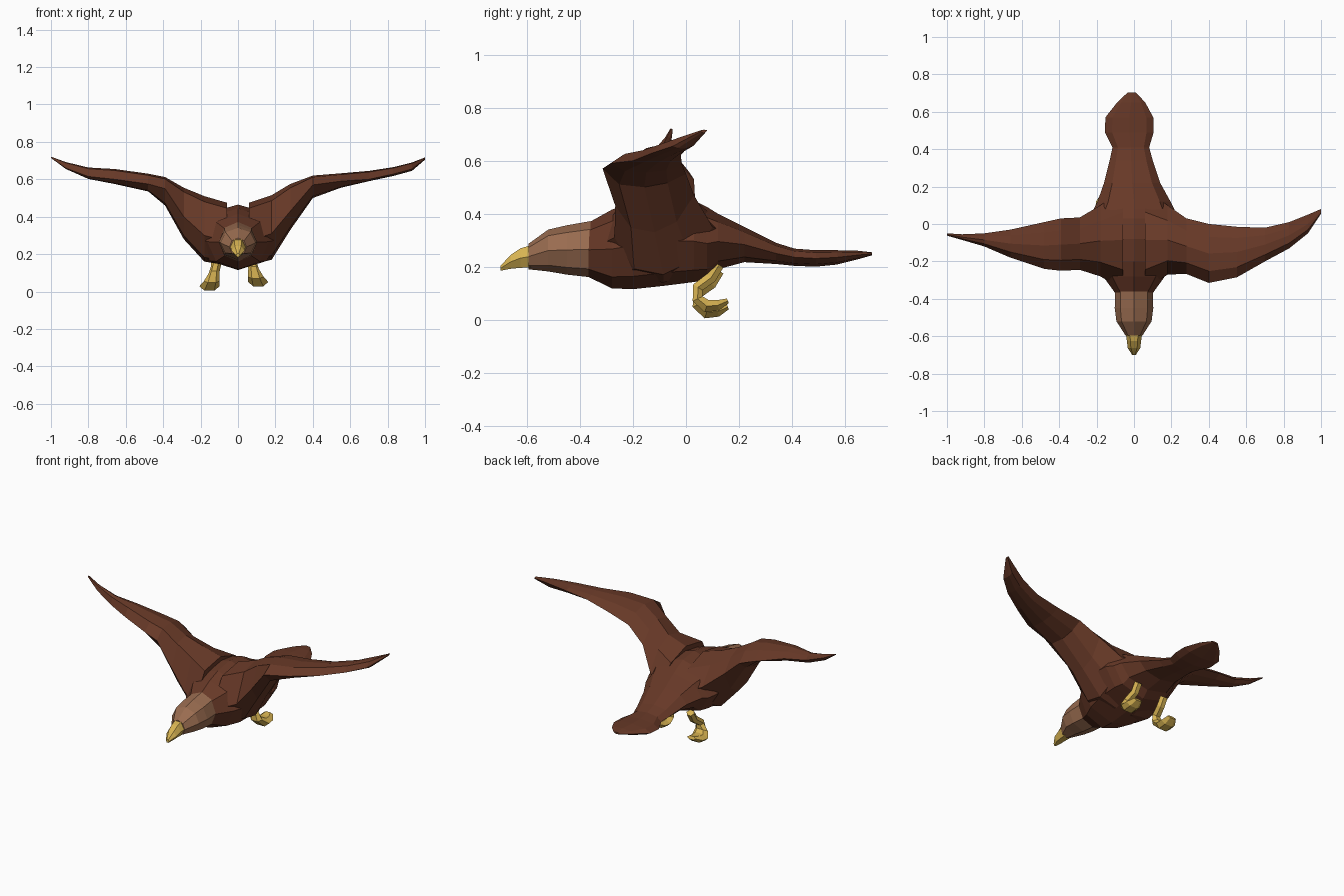
import bpy, bmesh, math


def material(name, rgb):
    m = bpy.data.materials.new(name)
    m.diffuse_color = (*rgb, 1)
    return m


BROWN = material("dark brown feathers", (0.135, 0.040, 0.020))
TAN = material("light brown head", (0.32, 0.150, 0.080))
GOLD = material("golden beak and feet", (0.68, 0.45, 0.085))


def loft(name, rings, mat):
    """Skin a list of equal-length point rings and cap both ends."""
    bm = bmesh.new()
    rows = [[bm.verts.new(p) for p in ring] for ring in rings]
    n = len(rows[0])
    for a, b in zip(rows, rows[1:]):
        for i in range(n):
            j = (i + 1) % n
            bm.faces.new((a[i], a[j], b[j], b[i]))
    bm.faces.new(rows[0])
    bm.faces.new(rows[-1])
    bmesh.ops.recalc_face_normals(bm, faces=bm.faces[:])
    me = bpy.data.meshes.new(name)
    bm.to_mesh(me)
    bm.free()
    me.materials.append(mat)
    ob = bpy.data.objects.new(name, me)
    bpy.context.collection.objects.link(ob)
    return ob


def body_ring(y, xc, hw, z0, z1, n=8):
    """Upright oval across the body: centre x, half width, bottom, top."""
    zc, hz = (z0 + z1) / 2, (z1 - z0) / 2
    return [(xc + hw * math.cos(2 * math.pi * i / n), y,
             zc + hz * math.sin(2 * math.pi * i / n)) for i in range(n)]


def wing_ring(x, yf, zf, yb, zb, top, bot):
    """Aerofoil slice: leading edge, trailing edge, top and bottom."""
    def at(t, z, k):
        return (x, yf + (yb - yf) * t, z * k + (zf + (zb - zf) * t) * (1 - k))
    return [(x, yf, zf), at(.2, top, .85), at(.5, top, 1), at(.78, top, .7),
            (x, yb, zb), at(.78, bot, .7), at(.5, bot, 1), at(.2, bot, .85)]


# Body and fanned tail
loft("body_and_tail", [body_ring(*r) for r in [
    (-.37, 0, .10, .162, .365), (-.28, 0, .165, .118, .415),
    (-.20, 0, .215, .115, .445), (-.08, 0, .24, .128, .465),
    (.03, 0, .235, .142, .45), (.08, 0, .215, .15, .425),
    (.12, 0, .195, .19, .40), (.22, -.01, .15, .217, .35),
    (.34, -.015, .115, .21, .29), (.41, -.017, .098, .203, .268),
    (.49, -.025, .13, .20, .262), (.57, -.025, .128, .208, .262),
    (.65, -.015, .075, .228, .26), (.703, -.012, .022, .243, .254)]], BROWN)

# Head and beak
loft("head", [body_ring(*r) for r in [
    (-.36, 0, .102, .16, .372), (-.45, 0, .103, .17, .356),
    (-.52, 0, .094, .182, .34), (-.595, 0, .046, .19, .286)]], TAN)
loft("beak", [body_ring(*r, 6) for r in [
    (-.585, 0, .044, .19, .287), (-.625, 0, .038, .19, .275),
    (-.662, 0, .034, .188, .248), (-.70, 0, .010, .183, .205)]], GOLD)

# Wings: the right tip sweeps back, the left one is straighter
loft("right_wing", [wing_ring(*r) for r in [
    (.06, -.35, .27, .18, .32, .475, .14), (.18, -.27, .31, .10, .35, .515, .17),
    (.28, -.267, .43, .03, .47, .575, .33), (.40, -.315, .57, 0, .55, .62, .50),
    (.55, -.285, .59, -.015, .585, .632, .555), (.70, -.20, .60, -.02, .62, .645, .59),
    (.83, -.13, .628, .01, .655, .665, .618), (.93, -.05, .655, .05, .69, .69, .645),
    (1.0, .055, .71, .08, .715, .717, .705)]], BROWN)
loft("left_wing", [wing_ring(*r) for r in [
    (-.06, -.35, .27, .18, .32, .475, .14), (-.18, -.28, .30, .10, .35, .51, .16),
    (-.29, -.245, .40, .035, .44, .555, .28), (-.39, -.25, .55, .03, .53, .612, .46),
    (-.48, -.24, .575, .01, .56, .63, .535), (-.66, -.18, .60, -.03, .61, .655, .575),
    (-.80, -.12, .615, -.05, .63, .663, .602), (-.92, -.085, .66, -.055, .675, .692, .655),
    (-1.0, -.062, .715, -.05, .718, .721, .714)]], BROWN)

# Legs with curled feet: centre path (x offset, y, z), half width, thickness
LEG = [(0, .125, .19, .026, .022), (0, .095, .142, .026, .024),
       (.01, .045, .105, .028, .024), (.022, .044, .062, .042, .024),
       (.035, .078, .034, .054, .028), (.035, .12, .037, .050, .023),
       (.03, .158, .054, .030, .011)]


def leg(name, side, x0, lift):
    rings = []
    for i, (dx, y, z, w, t) in enumerate(LEG):
        a, b = LEG[max(i - 1, 0)], LEG[min(i + 1, len(LEG) - 1)]
        dy, dz = b[1] - a[1], b[2] - a[2]
        d = math.hypot(dy, dz)
        ring = []
        for k in range(6):
            u, v = w * math.cos(k * math.pi / 3), t * math.sin(k * math.pi / 3)
            ring.append((side * (x0 + dx) + u, y - v * dz / d, z + lift + v * dy / d))
        rings.append(ring)
    loft(name, rings, GOLD)


leg("right_leg", 1, .073, .017)
leg("left_leg", -1, .118, -.006)
